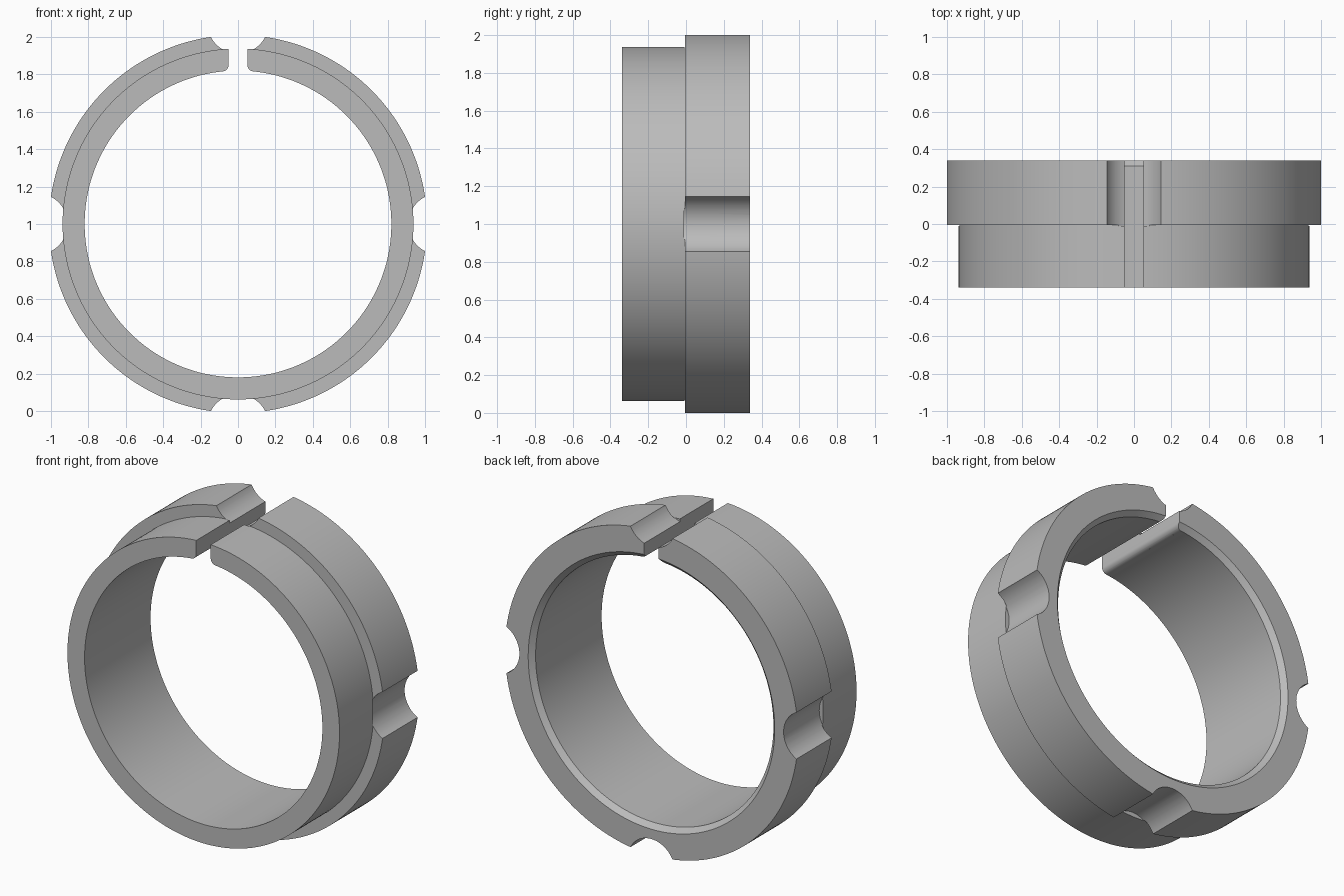
import bpy
import bmesh
from math import sin, cos, pi, sqrt, atan2, radians
from mathutils import Matrix, Vector

if "Cube" in bpy.data.objects:
    bpy.data.objects.remove(bpy.data.objects["Cube"], do_unlink=True)

HALF = 0.34          # half of the ring's depth
STEP_Y = -0.005      # where the narrow and wide bands meet
INNER, NARROW, WIDE = 0.82, 0.938, 1.0105
CHAMFER = 0.03
GAP = 0.05           # half of the slot's width
SEGMENTS = 240
CENTRE = Vector((0, 0, 1))

grey = bpy.data.materials.new("grey_metal")
grey.use_nodes = True
grey.diffuse_color = (0.5, 0.5, 0.5, 1)
grey.node_tree.nodes["Principled BSDF"].inputs["Base Color"].default_value = (0.5, 0.5, 0.5, 1)


def make_object(name, bm):
    bmesh.ops.recalc_face_normals(bm, faces=bm.faces)
    mesh = bpy.data.meshes.new(name)
    bm.to_mesh(mesh)
    bm.free()
    mesh.materials.append(grey)
    obj = bpy.data.objects.new(name, mesh)
    bpy.context.collection.objects.link(obj)
    return obj


def prism(name, outline, y0, y1):
    """Extrude an outline in x, z along y."""
    bm = bmesh.new()
    face = bm.faces.new([bm.verts.new((x, y0, z)) for x, z in outline])
    out = bmesh.ops.extrude_face_region(bm, geom=[face])
    verts = [v for v in out["geom"] if isinstance(v, bmesh.types.BMVert)]
    bmesh.ops.translate(bm, vec=(0, y1 - y0, 0), verts=verts)
    return make_object(name, bm)


def cut(target, cutter):
    """Subtract the cutter from the target, then remove it."""
    mod = target.modifiers.new("cut", 'BOOLEAN')
    mod.operation = 'DIFFERENCE'
    mod.solver = 'EXACT'
    mod.object = cutter
    bpy.context.view_layer.objects.active = target
    bpy.ops.object.modifier_apply(modifier=mod.name)
    bpy.data.objects.remove(cutter, do_unlink=True)


# Stepped ring: a cross-section turned around the y axis
section = [(INNER, -HALF), (NARROW, -HALF), (NARROW, STEP_Y), (WIDE, STEP_Y),
           (WIDE, HALF), (INNER + CHAMFER, HALF), (INNER, HALF - CHAMFER)]
bm = bmesh.new()
loops = []
for i in range(SEGMENTS):
    a = 2 * pi * i / SEGMENTS
    loops.append([bm.verts.new((r * sin(a), y, 1 + r * cos(a))) for r, y in section])
for i, loop in enumerate(loops):
    after = loops[(i + 1) % SEGMENTS]
    for j in range(len(section)):
        k = (j + 1) % len(section)
        bm.faces.new((loop[j], loop[k], after[k], after[j]))
ring = make_object("split_ring", bm)

# Four round notches across the wide band
NOTCH_R, NOTCH_C = 0.1625, 1.0735
for quarter in range(4):
    turn = Matrix.Rotation(quarter * pi / 2, 3, 'Y')
    mid = CENTRE + turn @ Vector((0, 0, NOTCH_C))
    circle = [(mid.x + NOTCH_R * cos(2 * pi * i / 64), mid.z + NOTCH_R * sin(2 * pi * i / 64))
              for i in range(64)]
    cut(ring, prism("notch_cutter", circle, STEP_Y - 0.006, HALF + 0.2))

# Slot through the top, rounded where it meets the bore
FILLET = 0.035
fx = GAP + FILLET
fz = sqrt((INNER + FILLET) ** 2 - fx ** 2)
end = atan2(fz, fx)
side = [(GAP, 2.3)]
for i in range(9):
    a = pi + end * i / 8
    side.append((fx + FILLET * cos(a), 1 + fz + FILLET * sin(a)))
side.append((side[-1][0] - 0.005, 1.7))
outline = side + [(-x, z) for x, z in reversed(side)]
cut(ring, prism("slot_cutter", outline, -HALF - 0.2, HALF + 0.2))

# Smooth curves with sharp rims
bpy.ops.object.select_all(action='DESELECT')
ring.select_set(True)
bpy.context.view_layer.objects.active = ring
bpy.ops.object.shade_smooth_by_angle(angle=radians(25))
